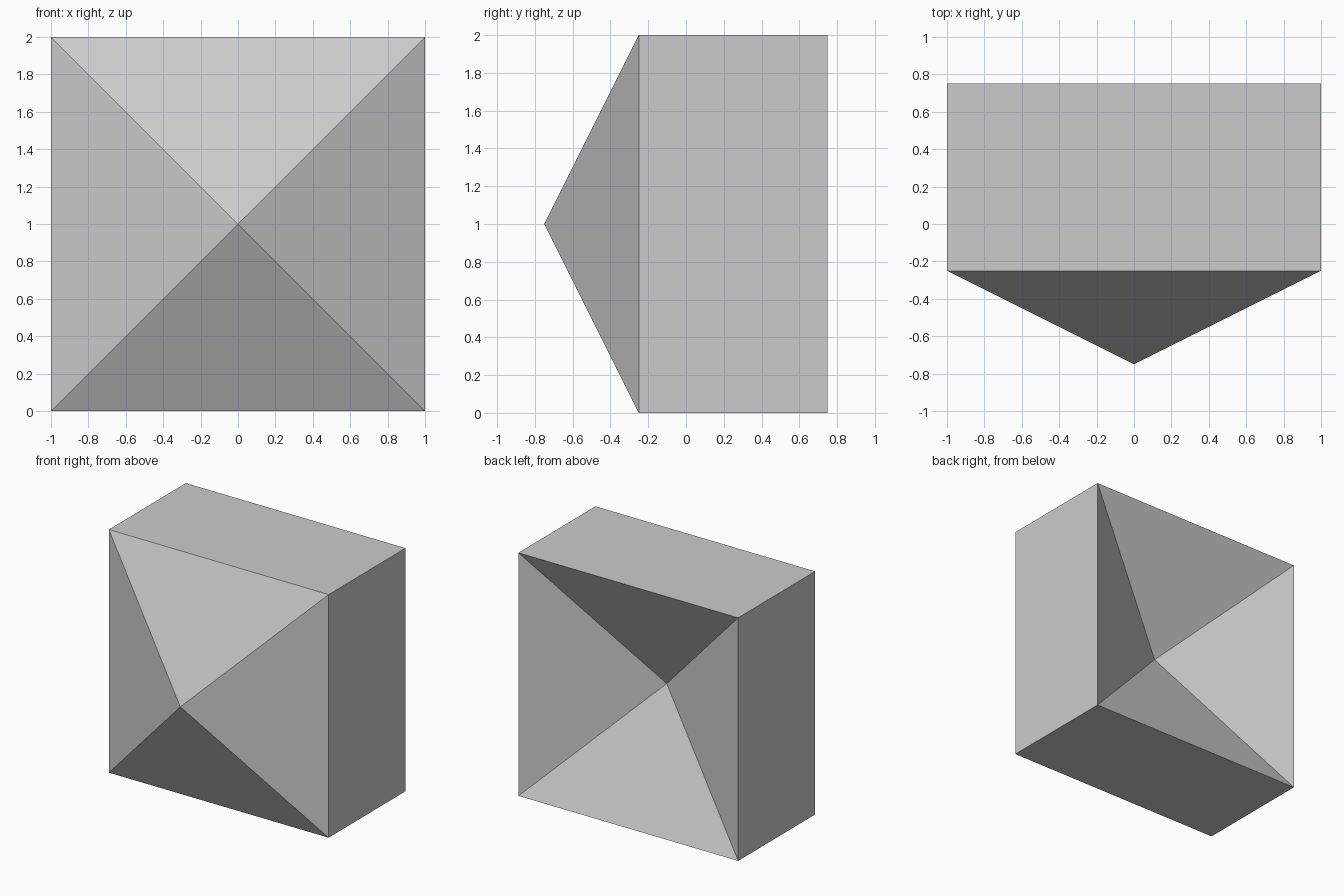
import bpy, bmesh
from mathutils import Matrix, Vector

if "Cube" in bpy.data.objects:
    bpy.data.objects.remove(bpy.data.objects["Cube"])

# Block: a 2 x 1 x 2 box
bm = bmesh.new()
bmesh.ops.create_cube(bm, size=1, matrix=Matrix.Translation((0, 0.25, 1)) @ Matrix.Diagonal((2, 1, 2, 1)))
bm.normal_update()

# Raised pyramid on the front, matching pyramid recess in the back
ends = [f for f in bm.faces if abs(f.normal.y) > 0.9]
for v in bmesh.ops.poke(bm, faces=ends)["verts"]:
    v.co += Vector((0, -0.5, 0))
bm.normal_update()

mesh = bpy.data.meshes.new("pyramid_block")
bm.to_mesh(mesh)
bm.free()
block = bpy.data.objects.new("pyramid_block", mesh)
bpy.context.collection.objects.link(block)
